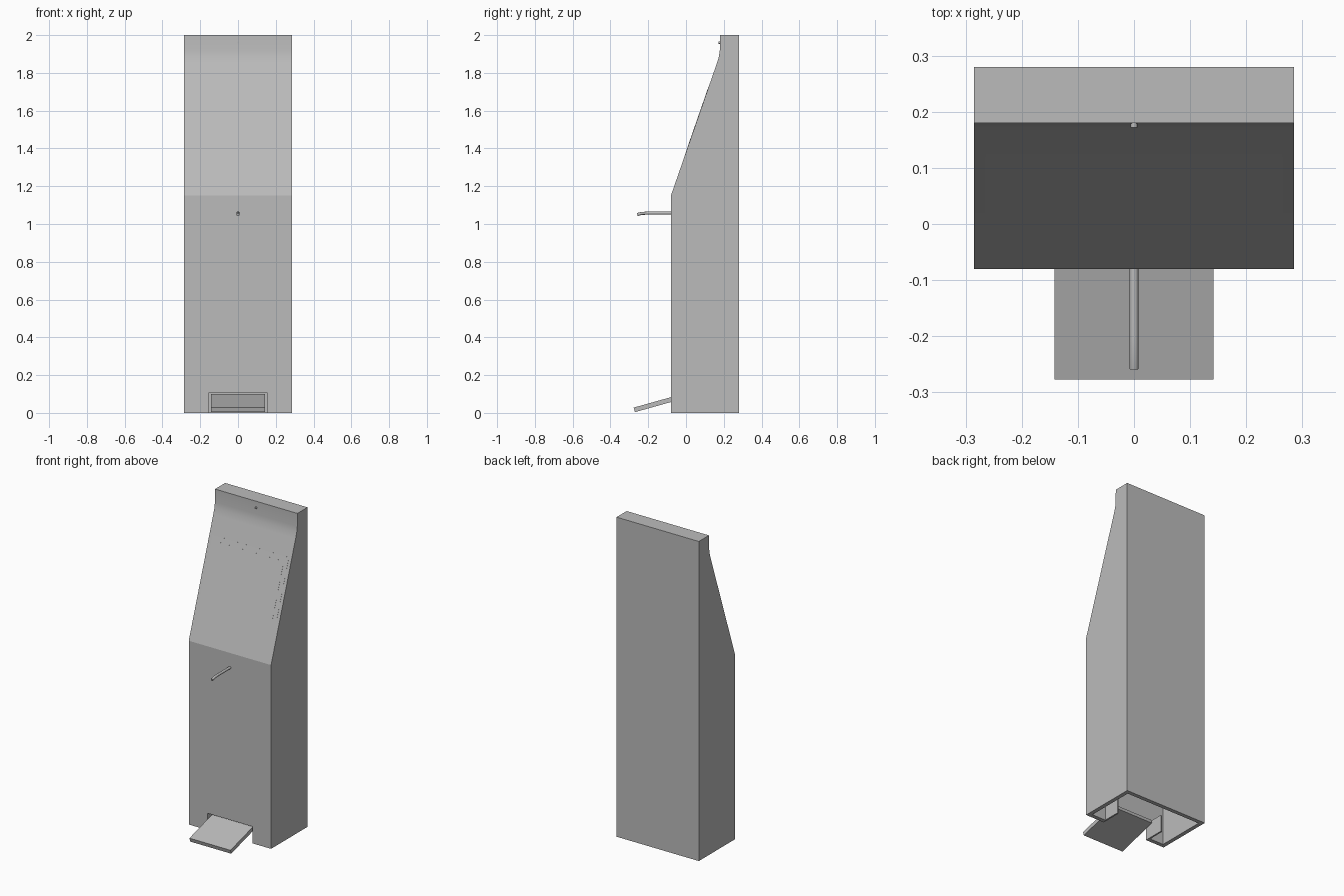
import bpy, bmesh, math
from mathutils import Vector

cube = bpy.data.objects.get("Cube")
if cube:
    bpy.data.objects.remove(cube, do_unlink=True)

grey = bpy.data.materials.new("light grey")
grey.use_nodes = True
COLOUR = (0.5, 0.5, 0.5, 1)
grey.diffuse_color = COLOUR
grey.node_tree.nodes["Principled BSDF"].inputs["Base Color"].default_value = COLOUR


def finish(name, bm):
    bmesh.ops.recalc_face_normals(bm, faces=bm.faces)
    mesh = bpy.data.meshes.new(name)
    bm.to_mesh(mesh)
    bm.free()
    mesh.materials.append(grey)
    ob = bpy.data.objects.new(name, mesh)
    bpy.context.collection.objects.link(ob)
    return ob


def extrude_x(name, profile, x0, x1):
    """Solid made from a (y, z) profile swept along x."""
    bm = bmesh.new()
    face = bm.faces.new([bm.verts.new((x0, y, z)) for y, z in profile])
    new = bmesh.ops.extrude_face_region(bm, geom=[face])["geom"]
    moved = [v for v in new if isinstance(v, bmesh.types.BMVert)]
    bmesh.ops.translate(bm, verts=moved, vec=(x1 - x0, 0, 0))
    return finish(name, bm)


def box(name, lo, hi):
    return extrude_x(name, [(lo[1], lo[2]), (hi[1], lo[2]), (hi[1], hi[2]), (lo[1], hi[2])], lo[0], hi[0])


def cut(target, cutter):
    mod = target.modifiers.new(cutter.name, "BOOLEAN")
    mod.object = cutter
    mod.solver = "EXACT"
    cutter.hide_render = True
    cutter.hide_viewport = True
    cutter.hide_set(True)


def tube(name, points, radius):
    curve = bpy.data.curves.new(name, "CURVE")
    curve.dimensions = "3D"
    curve.bevel_depth = radius
    curve.bevel_resolution = 4
    curve.use_fill_caps = True
    spline = curve.splines.new("POLY")
    spline.points.add(len(points) - 1)
    for p, co in zip(spline.points, points):
        p.co = (*co, 1)
    curve.materials.append(grey)
    ob = bpy.data.objects.new(name, curve)
    bpy.context.collection.objects.link(ob)
    return ob


# Hollow cabinet, open underneath, with a softened upper bend
W, FRONT, BACK, WALL = 0.285, -0.08, 0.28, 0.025
outer = [(FRONT, 0), (FRONT, 1.15), (0.163, 1.85), (0.174, 1.885), (0.179, 1.92),
         (0.18, 2), (BACK, 2), (BACK, 0)]
inner = [(FRONT + WALL, -0.1), (FRONT + WALL, 1.145), (0.205, 1.895), (0.205, 1.975),
         (BACK - WALL, 1.975), (BACK - WALL, -0.1)]
cabinet = extrude_x("cabinet", outer, -W, W)
for poly in cabinet.data.polygons:
    c = poly.center
    poly.use_smooth = poly.normal.y < -0.5 and c.z > 1.2
lower_bend = [e for e in cabinet.data.edges
              if all(abs(cabinet.data.vertices[i].co.z - 1.15) < 0.001 for i in e.vertices)]
for e in lower_bend:
    e.use_edge_sharp = True
cut(cabinet, extrude_x("cavity_cutter", inner, -W + WALL, W - WALL))
cut(cabinet, box("pedal_opening_cutter", (-0.155, -0.2, -0.1), (0.155, -0.02, 0.105)))

# Flush display frame and screen on the sloped front
start = Vector((0, FRONT, 1.15))
slope = Vector((0, 0.243, 0.7)).normalized()
normal = Vector((0, -slope.z, slope.y))


def slope_plate(name, half, y0, y1, lift):
    pts = []
    for y, n in ((y0, -0.004), (y1, -0.004), (y1, lift), (y0, lift)):
        p = start + slope * ((y - FRONT) / slope.y) + normal * n
        pts.append((p.y, p.z))
    return extrude_x(name, pts, -half, half)


slope_plate("screen_frame", 0.265, -0.005, 0.125, 0.0006)
slope_plate("screen", 0.237, 0.005, 0.115, 0.0012)

# Camera button near the top
tube("camera", [(0, 0.19, 1.96), (0, 0.172, 1.96)], 0.006)

# Dispensing spout with a slightly drooping tip
tube("spout", [(0, -0.06, 1.058), (0, -0.2, 1.058), (0, -0.235, 1.056), (0, -0.258, 1.05)], 0.008)

# Tilted foot pedal reaching into the cabinet
extrude_x("foot_pedal", [(-0.27, 0.004), (-0.277, 0.028), (-0.02, 0.1), (-0.013, 0.076)], -0.142, 0.142)

# Guide plates on both sides of the pedal opening
for side, name in ((-1, "right_pedal_guide"), (1, "left_pedal_guide")):
    x = sorted((side * 0.155, side * 0.165))
    box(name, (x[0], FRONT + WALL - 0.002, 0), (x[1], 0.05, 0.105))
